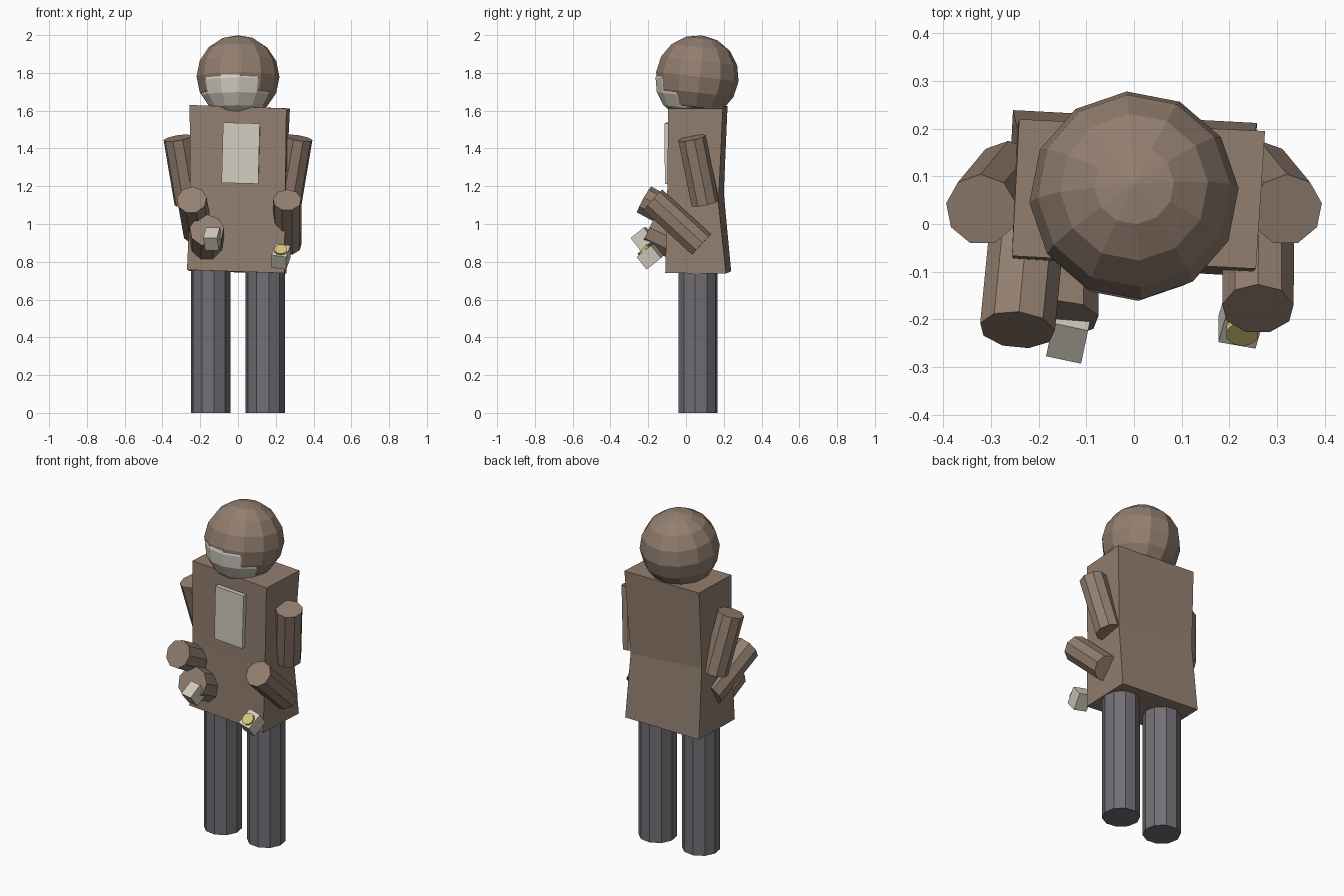
import bpy, bmesh, math
from mathutils import Vector, Matrix

if "Cube" in bpy.data.objects:
    bpy.data.objects.remove(bpy.data.objects["Cube"])


def material(name, rgb):
    m = bpy.data.materials.new(name)
    m.diffuse_color = (*rgb, 1)
    m.use_nodes = True
    m.node_tree.nodes["Principled BSDF"].inputs["Base Color"].default_value = m.diffuse_color
    return m


BROWN = material("brown_cloth", (0.29, 0.21, 0.16))
GREY = material("dark_grey_cloth", (0.165, 0.158, 0.178))
PALE = material("pale_beige", (0.65, 0.61, 0.53))
YELLOW = material("dull_yellow", (0.68, 0.57, 0.19))


def finish(name, bm, mat):
    bmesh.ops.recalc_face_normals(bm, faces=bm.faces)
    me = bpy.data.meshes.new(name)
    bm.to_mesh(me)
    bm.free()
    me.materials.append(mat)
    ob = bpy.data.objects.new(name, me)
    bpy.context.collection.objects.link(ob)
    return ob


def tube(name, a, b, r, sides, mat, spin=0):
    a, b = Vector(a), Vector(b)
    d = b - a
    rot = d.to_track_quat('Z', 'Y').to_matrix().to_4x4()
    bm = bmesh.new()
    bmesh.ops.create_cone(bm, cap_ends=True, segments=sides, radius1=r, radius2=r,
                          depth=d.length,
                          matrix=Matrix.Translation((a + b) / 2) @ rot
                          @ Matrix.Rotation(math.radians(spin), 4, 'Z'))
    return finish(name, bm, mat)


def ball(name, c, r, tilt, spin, mat):
    bm = bmesh.new()
    bmesh.ops.create_uvsphere(bm, u_segments=12, v_segments=8, radius=r,
                              matrix=Matrix.Translation(c)
                              @ Matrix.Rotation(math.radians(tilt), 4, 'X')
                              @ Matrix.Rotation(math.radians(spin), 4, 'Z'))
    return finish(name, bm, mat)


def box(name, c, size, rot, mat):
    bm = bmesh.new()
    m = Matrix.Translation(c)
    for angle, axis in zip(rot, 'ZYX'):
        m = m @ Matrix.Rotation(math.radians(angle), 4, axis)
    bmesh.ops.create_cube(bm, size=1, matrix=m @ Matrix.Diagonal((*size, 1)))
    return finish(name, bm, mat)


def block(name, low, high, mat):
    # six-sided block between two four-cornered loops
    bm = bmesh.new()
    lo = [bm.verts.new(p) for p in low]
    hi = [bm.verts.new(p) for p in high]
    bm.faces.new(lo)
    bm.faces.new(hi)
    for i in range(4):
        j = (i + 1) % 4
        bm.faces.new((lo[i], lo[j], hi[j], hi[i]))
    return finish(name, bm, mat)


# torso: two blocks meeting at the waist (corners: front left, front right, back right, back left)
hem = [(-.27, -.08, .757), (.245, -.11, .74), (.258, .212, .738), (-.254, .239, .75)]
waist = [(-.253, -.072, 1.15), (.25, -.1, 1.12), (.25, .172, 1.11), (-.245, .2, 1.165)]
shoulder = [(-.256, -.067, 1.63), (.256, -.094, 1.612), (.275, .195, 1.612), (-.241, .22, 1.625)]
block("lower_torso", hem, waist, BROWN)
block("upper_torso", waist, shoulder, BROWN)

# chest panel
box("chest_panel", (.015, -.09, 1.375), (.195, .035, .32), (-3, 1.5, 0), PALE)

# head covering and face
ball("head", (0, .06, 1.78), .22, -6.5, 4, BROWN)
ball("face", (-.005, .036, 1.753), .199, -6.5, 4, PALE)

# legs and upper arms
for side, s in (("left", -1), ("right", 1)):
    tube(side + "_leg", (s * .145, .0625, 0), (s * .145, .0625, .76), .105, 10, GREY, 10)
    tube(side + "_upper_arm", (s * .262, .1, 1.11), (s * .32, .03, 1.455), .076, 9, BROWN)

# forearms and cuff
tube("left_forearm", (-.215, .085, .96), (-.245, -.222, 1.128), .08, 9, BROWN)
tube("right_forearm", (.262, .08, .89), (.26, -.178, 1.127), .076, 9, BROWN)
tube("left_cuff", (-.165, -.02, .88), (-.165, -.2, .967), .092, 9, BROWN)

# hands
box("left_hand", (-.135, -.225, .92), (.075, .09, .085), (-12, 0, 38), PALE)
box("right_hand", (.227, -.19, .828), (.08, .1, .085), (-10, 8, 38), PALE)

# round item held on the right hand
tube("held_disc", (.227, -.205, .842), (.227, -.232, .868), .035, 10, YELLOW)
